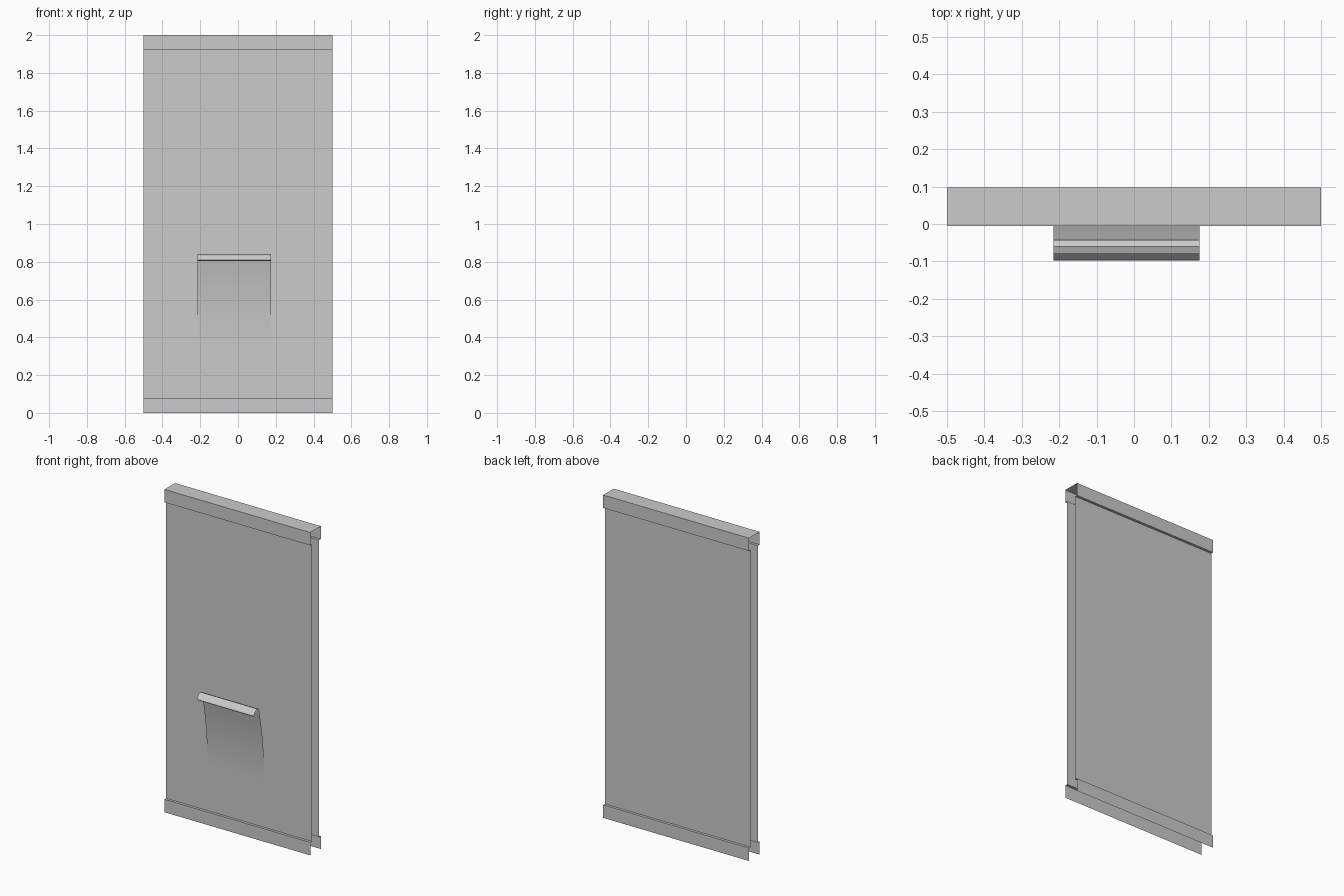
import bpy, bmesh

if "Cube" in bpy.data.objects:
    bpy.data.objects.remove(bpy.data.objects["Cube"])


def extrude_profile(name, profile, x0, x1, smooth=False):
    """Open sheet: a (y, z) profile swept along x, ends left open."""
    bm = bmesh.new()
    left = [bm.verts.new((x0, y, z)) for y, z in profile]
    right = [bm.verts.new((x1, y, z)) for y, z in profile]
    for i in range(len(profile) - 1):
        bm.faces.new((left[i], left[i + 1], right[i + 1], right[i]))
    mesh = bpy.data.meshes.new(name)
    bm.to_mesh(mesh)
    bm.free()
    ob = bpy.data.objects.new(name, mesh)
    bpy.context.collection.objects.link(ob)
    if smooth:
        bpy.ops.object.select_all(action='DESELECT')
        ob.select_set(True)
        bpy.context.view_layer.objects.active = ob
        bpy.ops.object.shade_smooth_by_angle(angle=0.3)
    return ob


FRONT, BACK, STEP, RAIL = -0.006, 0.097, 0.016, 0.08
SHEET = FRONT + STEP


# Door shell: stepped rails at top and bottom, open underneath and at the ends
def side(y, inset):
    return [(y, 0), (y, RAIL), (y + inset, RAIL),
            (y + inset, 2 - RAIL), (y, 2 - RAIL), (y, 2)]


shell = side(BACK, -STEP)[::-1]
extrude_profile("door_shell", side(FRONT, STEP) + shell, -0.5, 0.5)

# Pull handle: sheet flaring out of the front panel, ending in a rolled lip
N = 20
flare = []
for i in range(N + 1):
    t = i / N
    flare.append((SHEET - 0.001 - 0.05 * t ** 2.2, 0.32 + 0.49 * t))
lip = [(-0.043, 0.834), (-0.060, 0.841), (-0.078, 0.834), (-0.094, 0.816),
       (-0.097, 0.809), (-0.090, 0.803), (-0.082, 0.806)]
extrude_profile("pull_handle", flare + lip, -0.215, 0.175, smooth=True)
